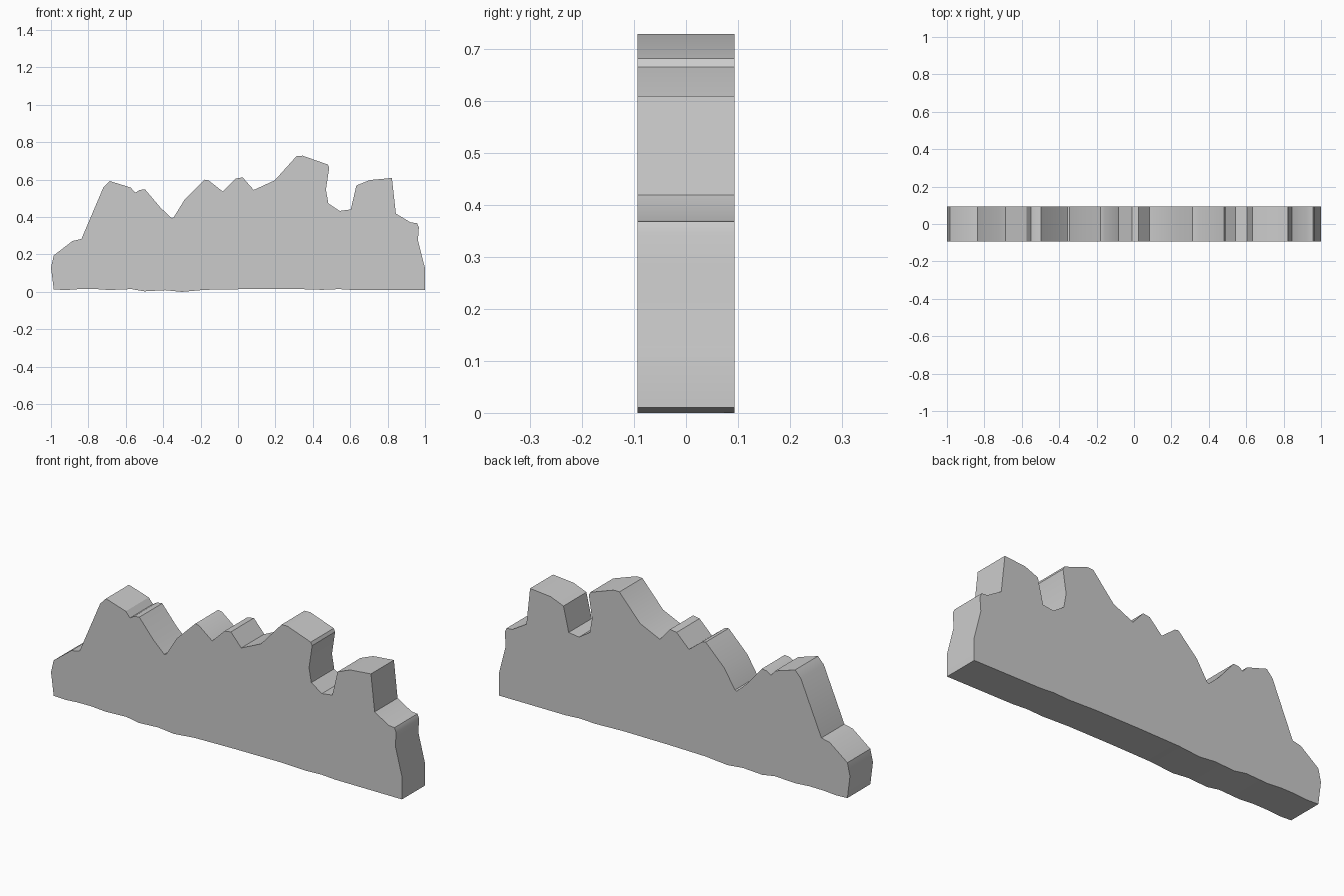
import bpy, bmesh
from math import radians

if "Cube" in bpy.data.objects:
    bpy.data.objects.remove(bpy.data.objects["Cube"])

HALF_DEPTH = 0.0935

# Jagged skyline, left to right (x, z)
skyline = [
    (-0.985, .013), (-1, .13), (-.985, .195), (-.885, .272), (-.837, .283),
    (-.72, .558), (-.687, .593), (-.574, .558), (-.55, .53), (-.526, .545),
    (-.497, .548), (-.414, .45), (-.355, .395), (-.344, .398), (-.285, .494),
    (-.178, .6), (-.157, .596), (-.082, .537), (-.012, .606), (.025, .612),
    (.084, .545), (.196, .596), (.314, .727), (.346, .728), (.48, .681),
    (.488, .665), (.47, .547), (.483, .473), (.544, .433), (.603, .441),
    (.633, .569), (.705, .598), (.823, .609), (.844, .419), (.924, .371),
    (.957, .368), (.967, .345), (.962, .275), (1, .126), (1, .01)]
# Slightly wavy underside, right to left
underside = [
    (.62, .01), (.54, .015), (.45, .011), (.3, .016), (.05, .015),
    (-.18, .011), (-.3, 0), (-.39, .009), (-.5, .003), (-.57, .015),
    (-.69, .01), (-.77, .016), (-.85, .015), (-.92, .01)]

# Extrude the outline through the thickness of the slab
bm = bmesh.new()
face = bm.faces.new([bm.verts.new((x, -HALF_DEPTH, z)) for x, z in skyline + underside])
ext = bmesh.ops.extrude_face_region(bm, geom=[face])
new_verts = [g for g in ext["geom"] if isinstance(g, bmesh.types.BMVert)]
bmesh.ops.translate(bm, verts=new_verts, vec=(0, 2 * HALF_DEPTH, 0))
# Keep a front cap if the extrusion removed the source face
if not any(all(v.co.y < 0 for v in f.verts) for f in bm.faces):
    bmesh.ops.holes_fill(bm, edges=[e for e in bm.edges if e.is_boundary], sides=0)
bmesh.ops.recalc_face_normals(bm, faces=bm.faces[:])

mesh = bpy.data.meshes.new("rock_ridge")
bm.to_mesh(mesh)
bm.free()
ridge = bpy.data.objects.new("rock_ridge", mesh)
bpy.context.collection.objects.link(ridge)

# Soft shading across shallow bends, crisp at the corners
bpy.context.view_layer.objects.active = ridge
ridge.select_set(True)
bpy.ops.object.shade_smooth_by_angle(angle=radians(30))
